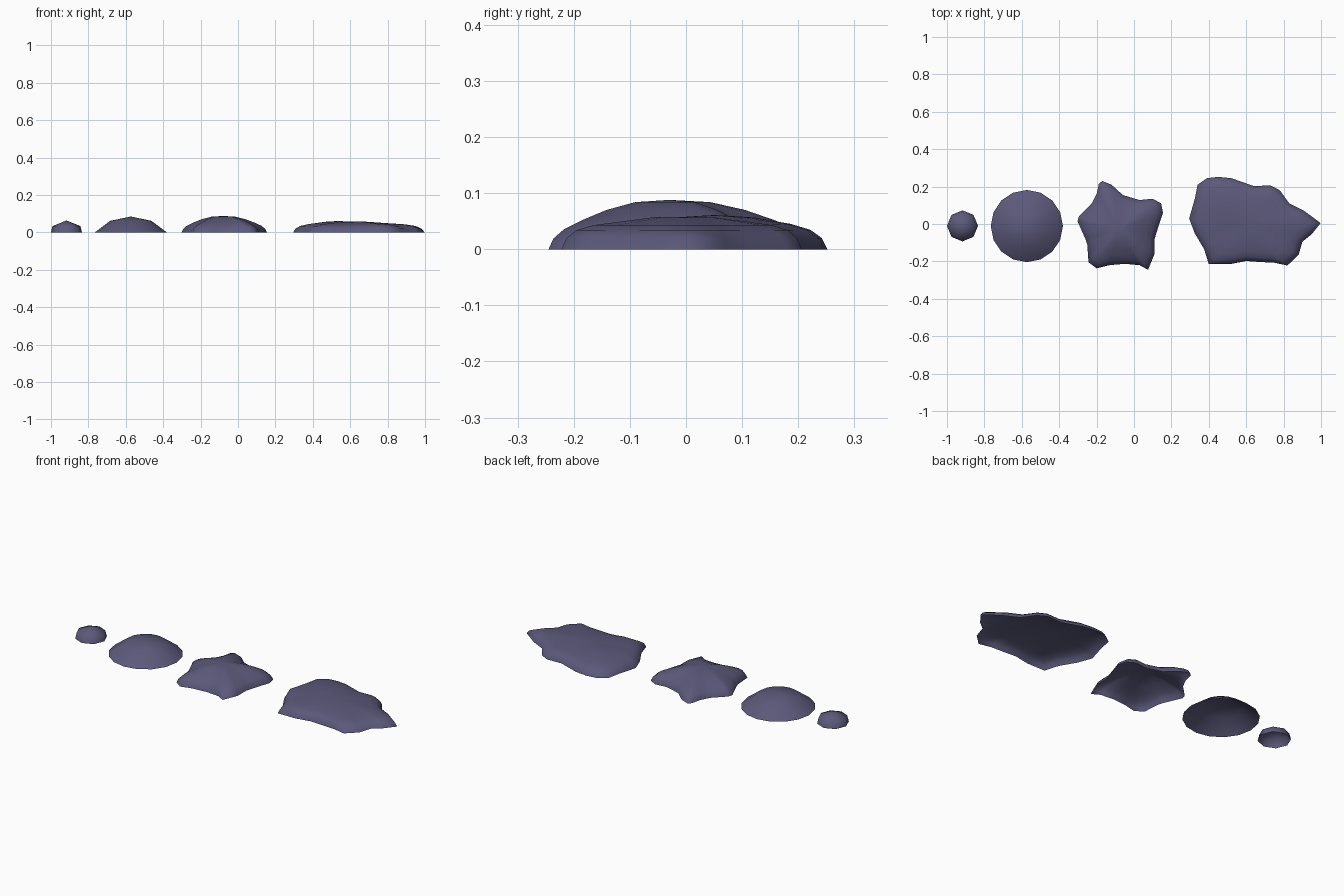
import bpy, bmesh, math

if "Cube" in bpy.data.objects:
    bpy.data.objects.remove(bpy.data.objects["Cube"])

mat = bpy.data.materials.new("dusky violet")
mat.diffuse_color = (0.105, 0.1, 0.195, 1)
mat.use_nodes = True
mat.node_tree.nodes["Principled BSDF"].inputs["Base Color"].default_value = mat.diffuse_color


def finish(name, bm):
    bmesh.ops.recalc_face_normals(bm, faces=bm.faces)
    if sum(f.normal.z for f in bm.faces) < 0:
        bmesh.ops.reverse_faces(bm, faces=bm.faces)
    me = bpy.data.meshes.new(name)
    bm.to_mesh(me)
    bm.free()
    me.materials.append(mat)
    for p in me.polygons:
        p.use_smooth = True
    ob = bpy.data.objects.new(name, me)
    bpy.context.collection.objects.link(ob)
    return ob


def mound(name, centre, outline, profile, bump=lambda x, y: 0):
    """Open shell: outline shrunk towards the centre, lifted by the profile."""
    bm = bmesh.new()
    cx, cy = centre
    rings = []
    for s, z in profile:
        ring = []
        for x, y in outline:
            px, py = cx + (x - cx) * s, cy + (y - cy) * s
            ring.append(bm.verts.new((px, py, z + bump(px, py) * (1 - s))))
        rings.append(ring)
    n = len(outline)
    for a, b in zip(rings, rings[1:]):
        for i in range(n):
            j = (i + 1) % n
            bm.faces.new((a[i], a[j], b[j], b[i]))
    bmesh.ops.remove_doubles(bm, verts=bm.verts, dist=1e-5)
    return finish(name, bm)


def circle(cx, cy, r, n):
    return [(cx + r * math.cos(2 * math.pi * i / n),
             cy + r * math.sin(2 * math.pi * i / n)) for i in range(n)]


# small droplet
mound("small_droplet", (-0.917, -0.01), circle(-0.917, -0.01, 0.083, 8),
      [(1, 0), (0.9, 0.034), (0, 0.064)])

# round blob
mound("round_blob", (-0.573, -0.011), circle(-0.573, -0.011, 0.193, 16),
      [(1, 0), (0.57, 0.062), (0, 0.085)])

# star-shaped splat
star = [(-.17, .23), (-.12, .21), (-.06, .155), (.03, .128), (.10, .135),
        (.145, .11), (.155, .06), (.13, -.015), (.11, -.08), (.11, -.16),
        (.075, -.245), (.03, -.22), (-.05, -.213), (-.13, -.22),
        (-.20, -.237), (-.243, -.205), (-.25, -.11), (-.26, -.08),
        (-.302, .015), (-.295, .04), (-.228, .107), (-.20, .16), (-.188, .215)]
mound("star_splat", (-0.08, -0.03), star,
      [(1, 0), (0.96, 0.019), (0.87, 0.036), (0.72, 0.052),
       (0.52, 0.07), (0.28, 0.084), (0, 0.088)])

# wide puddle, with two shallow swells
wide = [(.295, .03), (.325, .135), (.34, .21), (.39, .245), (.45, .252),
        (.52, .245), (.64, .203), (.73, .206), (.78, .18), (.83, .11),
        (.91, .07), (.998, .005), (.95, -.055), (.90, -.095), (.88, -.165),
        (.82, -.222), (.75, -.207), (.67, -.203), (.60, -.198), (.51, -.215),
        (.40, -.215), (.375, -.135), (.325, -.05)]
mound("wide_puddle", (0.6, 0.0), wide,
      [(1, 0), (0.96, 0.02), (0.88, 0.034), (0.74, 0.043),
       (0.5, 0.049), (0.25, 0.053), (0, 0.052)],
      lambda x, y: 0.016 * math.exp(-((x - .48) ** 2 + (y - .1) ** 2) / .012)
      + 0.006 * math.exp(-((x - .66) ** 2 + (y + .03) ** 2) / .008))
